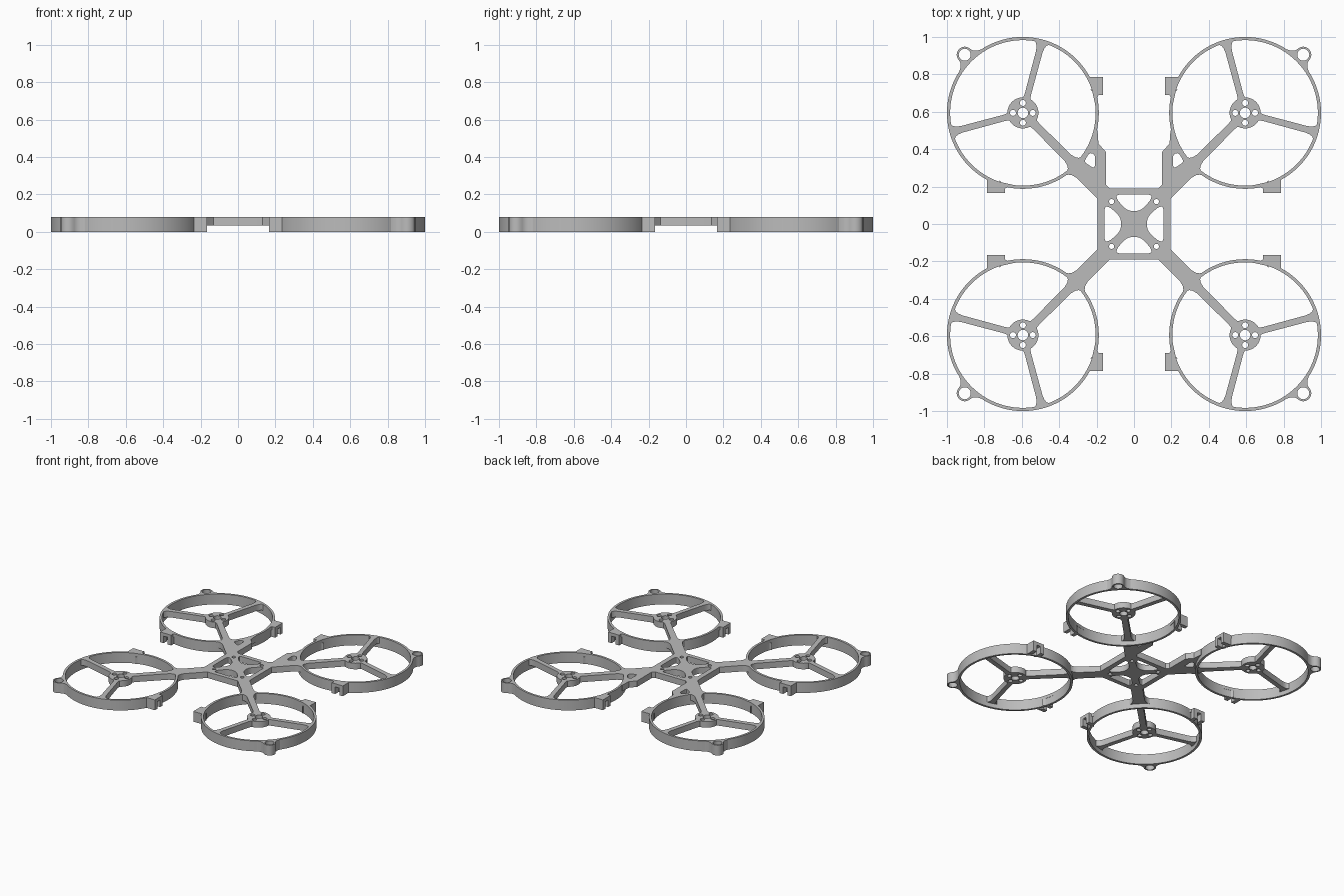
import bpy, bmesh
from math import sin, cos, pi, radians
from mathutils import Vector

if "Cube" in bpy.data.objects:
    bpy.data.objects.remove(bpy.data.objects["Cube"], do_unlink=True)

grey = bpy.data.materials.new("plain_grey")
grey.use_nodes = True
grey.diffuse_color = (0.5, 0.5, 0.5, 1)
grey.node_tree.nodes["Principled BSDF"].inputs["Base Color"].default_value = (0.5, 0.5, 0.5, 1)

TOP, WEB = 0.08, 0.033       # top of everything, underside of the thin web
HUB, RING = 0.594, 0.406     # rotor centre offset and duct radius


def circle(x, y, r, n=24):
    return [(x + r * cos(2 * pi * i / n), y + r * sin(2 * pi * i / n)) for i in range(n)]


def rounded(points, r):
    """Round the corners of a closed outline."""
    out = []
    for i, p in enumerate(points):
        p = Vector(p)
        a, b = Vector(points[i - 1]) - p, Vector(points[(i + 1) % len(points)]) - p
        a *= min(r, a.length * 0.45) / a.length
        b *= min(r, b.length * 0.45) / b.length
        for k in range(5):
            t = k / 4
            out.append(tuple(p + a * (1 - t) ** 2 + b * t ** 2))
    return out


def strip(x, y, degrees, widths):
    """Symmetric outline along a ray, given (distance, half width) pairs."""
    c, s = cos(radians(degrees)), sin(radians(degrees))
    side = widths + [(d, -h) for d, h in reversed(widths)]
    return [(x + d * c - h * s, y + d * s + h * c) for d, h in side]


def plate(name, loops, z0, z1, sx=1, sy=1):
    """Extrude an outline with holes between two heights, mirrored by sx, sy."""
    curve = bpy.data.curves.new(name, "CURVE")
    curve.dimensions = "2D"
    curve.fill_mode = "BOTH"
    curve.extrude = (z1 - z0) / 2
    for loop in loops:
        spline = curve.splines.new("POLY")
        spline.points.add(len(loop) - 1)
        for point, (x, y) in zip(spline.points, loop):
            point.co = (x * sx, y * sy, 0, 1)
        spline.use_cyclic_u = True
    temp = bpy.data.objects.new(name + "_outline", curve)
    bpy.context.collection.objects.link(temp)
    graph = bpy.context.evaluated_depsgraph_get()
    mesh = bpy.data.meshes.new_from_object(temp.evaluated_get(graph))
    bpy.data.objects.remove(temp, do_unlink=True)
    bpy.data.curves.remove(curve)
    bm = bmesh.new()
    bm.from_mesh(mesh)
    bmesh.ops.remove_doubles(bm, verts=bm.verts, dist=0.0002)
    bmesh.ops.translate(bm, verts=bm.verts, vec=(0, 0, (z0 + z1) / 2))
    bmesh.ops.recalc_face_normals(bm, faces=bm.faces)
    bm.to_mesh(mesh)
    bm.free()
    mesh.name = name
    mesh.materials.clear()
    mesh.materials.append(grey)
    obj = bpy.data.objects.new(name, mesh)
    bpy.context.collection.objects.link(obj)
    return obj


# Centre plate with four openings around a cross brace
frame = [rounded([(-0.195, -0.19), (0.195, -0.19), (0.195, 0.19), (-0.195, 0.19)], 0.02)]
opening = rounded([(-0.095, 0.157), (-0.09, 0.128), (-0.04, 0.076), (0, 0.066),
                   (0.04, 0.076), (0.09, 0.128), (0.095, 0.157)], 0.02)
for turn in range(4):
    c, s = round(cos(turn * pi / 2)), round(sin(turn * pi / 2))
    frame.append([(x * c - y * s, x * s + y * c) for x, y in opening])
    frame.append(circle(0.12 * (c - s), 0.12 * (c + s), 0.014, 16))
plate("centre_plate", frame, WEB, TOP)

# Outlines for one rotor quadrant
duct = [circle(HUB, HUB, RING, 96), circle(HUB, HUB, RING - 0.017, 96)]
hub = [circle(HUB, HUB, 0.083, 40), circle(HUB, HUB, 0.028)]
for k in range(4):
    hub.append(circle(HUB + 0.053 * cos(k * pi / 2), HUB + 0.053 * sin(k * pi / 2), 0.016, 16))
spoke = [(0.075, 0.022), (0.1, 0.017), (0.34, 0.018), (0.365, 0.022), (0.38, 0.03), (0.393, 0.05)]
inner_spoke = [(0.075, 0.026), (0.1, 0.022), (0.34, 0.024), (0.365, 0.03), (0.38, 0.04), (0.393, 0.06)]
arm = [(0.21, 0.042), (0.39, 0.042), (0.42, 0.05), (0.435, 0.062), (0.45, 0.085)]
lug = [(0.396, 0.085), (0.41, 0.06), (0.425, 0.047), (0.44, 0.043), (0.455, 0.0403),
       (0.47, 0.031), (0.479, 0.018), (0.483, 0.004)]
tab = [(0.165, 0.785), (0.165, 0.69), (0.19, 0.69), (0.198, 0.675), (0.198, 0.64),
       (0.208, 0.64), (0.24, 0.785)]
legs = [[(0.165, y), (0.165, y + 0.03), (0.235, y + 0.03), (0.205, y)] for y in (0.69, 0.755)]
gusset = [(0.15, 0.15), (0.15, 0.385), (0.19, 0.43), (0.195, 0.5), (0.205, 0.5),
          (0.228, 0.425), (0.265, 0.365), (0.305, 0.305), (0.2, 0.18)]
gusset_hole = rounded([(0.21, 0.295), (0.268, 0.332), (0.238, 0.382), (0.208, 0.372)], 0.018)

for sy, end in ((-1, "front"), (1, "back")):
    for sx, side in ((1, "left"), (-1, "right")):
        def part(name, loops, z0=WEB, z1=TOP):
            return plate(f"{end}_{side}_{name}", loops, z0, z1, sx, sy)

        # Duct, motor mount and spokes
        part("duct_ring", duct, 0)
        part("motor_mount", hub)
        part("inner_spoke", [strip(HUB, HUB, 225, inner_spoke)])
        part("side_spoke", [strip(HUB, HUB, 345, spoke)])
        part("end_spoke", [strip(HUB, HUB, 105, spoke)])
        # Arm to the centre plate
        part("arm", [strip(0, 0, 45, arm)])
        if sy > 0:
            part("gusset", [gusset, gusset_hole])
        # Outer eyelet
        eye = HUB + 0.44 * cos(pi / 4)
        part("eyelet", [strip(HUB, HUB, 45, lug), circle(eye, eye, 0.032)], 0)
        # Slotted tabs, one on each inward side of the duct
        for label, flip in (("inner_tab", False), ("cross_tab", True)):
            turn = lambda loop: [(y, x) for x, y in loop] if flip else loop
            part(label, [turn(tab)], 0.055)
            for n, leg in enumerate(legs):
                part(f"{label}_leg_{n + 1}", [turn(leg)], 0, 0.055)

# Smooth the round walls, keep the rims sharp
bpy.ops.object.select_all(action="DESELECT")
for obj in bpy.context.collection.objects:
    if obj.type == "MESH" and obj.data.materials and obj.data.materials[0] == grey:
        obj.select_set(True)
        bpy.context.view_layer.objects.active = obj
bpy.ops.object.shade_smooth_by_angle(angle=radians(30))
